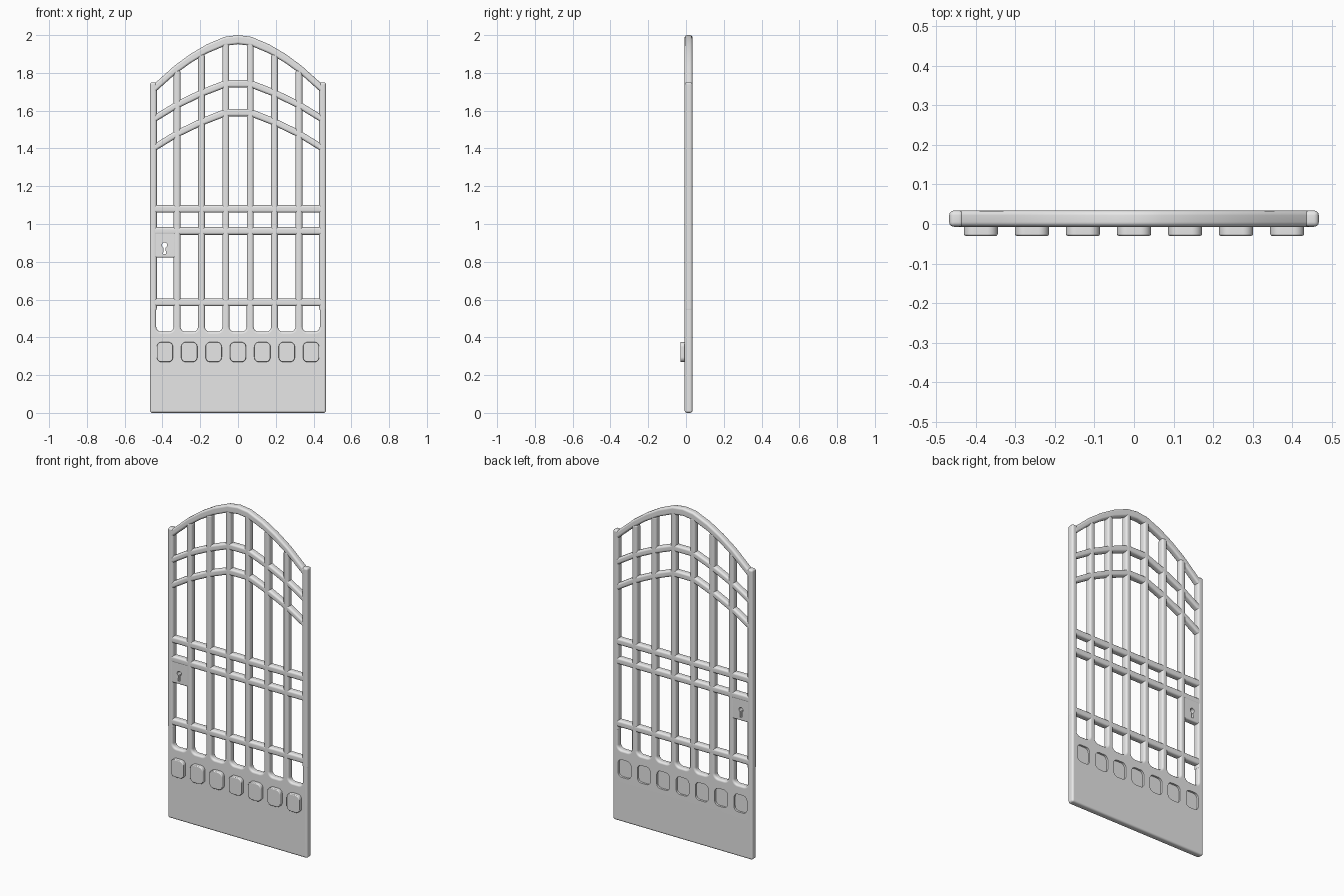
import bpy, bmesh
from math import sin, cos, pi, radians

cube = bpy.data.objects.get("Cube")
if cube:
    bpy.data.objects.remove(cube, do_unlink=True)

GREY = bpy.data.materials.new("plain grey")
GREY.use_nodes = True
GREY.diffuse_color = (0.8, 0.8, 0.8, 1)
GREY.node_tree.nodes["Principled BSDF"].inputs["Base Color"].default_value = (0.8, 0.8, 0.8, 1)

FRONT, BACK = -0.007, 0.034      # thickness of the gate
PITCH = 0.129                    # spacing of bars and openings
BAR_X = [0.5 * PITCH, 1.5 * PITCH, 2.5 * PITCH]


def prism(name, outline, y0=FRONT, y1=BACK, bevel=0.012, cutters=()):
    """Extrude an (x, z) outline along y, round its edges, cut holes in it."""
    bm = bmesh.new()
    face = bm.faces.new([bm.verts.new((x, y0, z)) for x, z in outline])
    new = bmesh.ops.extrude_face_region(bm, geom=[face])["geom"]
    bmesh.ops.translate(bm, vec=(0, y1 - y0, 0),
                        verts=[v for v in new if isinstance(v, bmesh.types.BMVert)])
    bmesh.ops.recalc_face_normals(bm, faces=bm.faces)
    mesh = bpy.data.meshes.new(name)
    bm.to_mesh(mesh)
    bm.free()
    mesh.materials.append(GREY)
    ob = bpy.data.objects.new(name, mesh)
    bpy.context.collection.objects.link(ob)
    if bevel:
        mod = ob.modifiers.new("round", 'BEVEL')
        mod.width, mod.segments = bevel, 3
        mod.limit_method, mod.angle_limit = 'ANGLE', radians(40)
    for cutter in cutters:
        mod = ob.modifiers.new("cut", 'BOOLEAN')
        mod.operation, mod.solver, mod.object = 'DIFFERENCE', 'EXACT', cutter
    # Bake the modifiers, then drop the cutters
    deps = bpy.context.evaluated_depsgraph_get()
    baked = bpy.data.meshes.new_from_object(ob.evaluated_get(deps))
    ob.modifiers.clear()
    ob.data = baked
    for cutter in cutters:
        bpy.data.objects.remove(cutter, do_unlink=True)
    bpy.ops.object.select_all(action='DESELECT')
    ob.select_set(True)
    bpy.context.view_layer.objects.active = ob
    bpy.ops.object.shade_smooth_by_angle(angle=radians(40))
    ob.modifiers.new("even shading", 'WEIGHTED_NORMAL').keep_sharp = True
    return ob


def arc(cx, cz, r, start, end, steps=6):
    return [(cx + r * cos(radians(start + (end - start) * i / steps)),
             cz + r * sin(radians(start + (end - start) * i / steps)))
            for i in range(steps + 1)]


def rect(x0, x1, z0, z1):
    return [(x0, z0), (x1, z0), (x1, z1), (x0, z1)]


def rounded(cx, cz, w, h, r):
    pts = []
    for sx, sz, a in ((1, 1, 0), (-1, 1, 90), (-1, -1, 180), (1, -1, 270)):
        pts += arc(cx + sx * (w / 2 - r), cz + sz * (h / 2 - r), r, a, a + 90)
    return pts


def strip(name, half, height):
    """Bar following a symmetric path, given from the centre outwards."""
    path = [(-x, z) for x, z in reversed(half)] + [p for p in half if p[0] > 0]
    low = [(x, z - height / 2) for x, z in path]
    high = [(x, z + height / 2) for x, z in reversed(path)]
    return prism(name, low + high)


# Square bosses: raised on the front, sunk into the back of the panel
centres = [i * PITCH for i in range(-3, 4)]
recesses = []
for i, x in enumerate(centres):
    shape = rounded(x, 0.322, 0.086, 0.106, 0.026)
    prism(f"raised_square_{i + 1}", shape, -0.03, 0.0, 0.005)
    cutter = prism(f"recess_cutter_{i + 1}", shape, BACK - 0.012, BACK + 0.02, 0)
    cutter.hide_render = True
    recesses.append(cutter)

# Solid lower panel with round-bottomed notches along its top
outline = [(-0.466, 0), (0.466, 0), (0.466, 0.58)]
for x in reversed(centres):
    r, half = 0.026, 0.046
    outline += [(x + half, 0.58)]
    outline += arc(x + half - r, 0.43 + r, r, 0, -90)
    outline += arc(x - half + r, 0.43 + r, r, -90, -180)
    outline += [(x - half, 0.58)]
outline.append((-0.466, 0.58))
prism("lower_panel", outline, cutters=recesses)

# Side stiles and inner vertical bars
BAR_TOP = [1.96, 1.90, 1.815]
for side, sign in (("left", 1), ("right", -1)):
    prism(f"{side}_stile", rect(sign * 0.4485 - 0.0185, sign * 0.4485 + 0.0185, 0.54, 1.75))
    for i, (x, top) in enumerate(zip(BAR_X, BAR_TOP)):
        prism(f"{side}_upright_{i + 1}",
              rect(sign * x - 0.018, sign * x + 0.018, 0.55, top))

# Straight cross rails
for name, z in (("lower_rail", 0.585), ("middle_rail", 0.963), ("upper_rail", 1.08)):
    strip(name, [(0, z), (0.45, z)], 0.04)

# Faceted arched rails
drops = [0, 0.05, 0.112, 0.19]
for name, z in (("inner_arch", 1.59), ("outer_arch", 1.743)):
    strip(name, [(x, z - d) for x, d in zip(BAR_X + [0.45], drops)], 0.04)

# Curved top rail
strip("top_arch", [(0, 1.976), (0.07, 1.967), (0.165, 1.927), (0.25, 1.877),
                   (0.335, 1.815), (0.45, 1.712)], 0.048)

# Lock plate with a keyhole through it
hole = arc(-0.389, 0.888, 0.014, -65, 245, 16) + [(-0.396, 0.842), (-0.382, 0.842)]
key_cutter = prism("keyhole_cutter", hole, -0.05, 0.08, 0)
key_cutter.hide_render = True
prism("lock_plate", rect(-0.455, -0.325, 0.822, 0.965), -0.005, 0.032, 0.008,
      cutters=[key_cutter])
